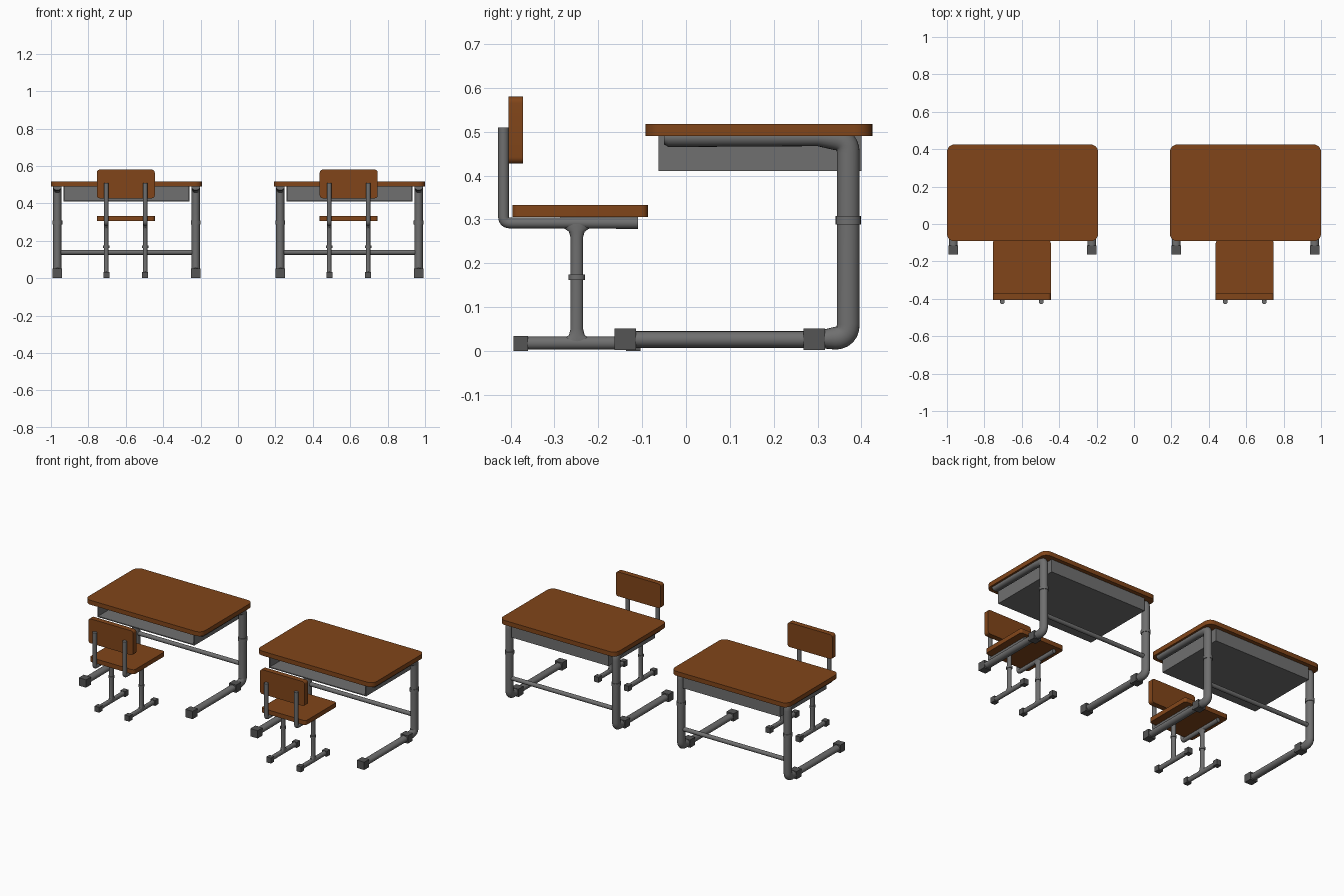
import bpy, bmesh, math
from mathutils import Vector

if "Cube" in bpy.data.objects:
    bpy.data.objects.remove(bpy.data.objects["Cube"])

wood = bpy.data.materials.new("wood")
wood.diffuse_color = (0.22, 0.06, 0.01, 1)
wood.use_nodes = True
wood.node_tree.nodes["Principled BSDF"].inputs["Base Color"].default_value = wood.diffuse_color
metal = bpy.data.materials.new("metal")
metal.diffuse_color = (0.16, 0.16, 0.16, 1)
metal.use_nodes = True
metal.node_tree.nodes["Principled BSDF"].inputs["Base Color"].default_value = metal.diffuse_color
rubber = bpy.data.materials.new("rubber")
rubber.diffuse_color = (0.09, 0.09, 0.09, 1)
rubber.use_nodes = True
rubber.node_tree.nodes["Principled BSDF"].inputs["Base Color"].default_value = rubber.diffuse_color


def finish(bm, name, mat, smooth=True):
    bmesh.ops.recalc_face_normals(bm, faces=bm.faces)
    me = bpy.data.meshes.new(name)
    bm.to_mesh(me)
    bm.free()
    ob = bpy.data.objects.new(name, me)
    bpy.context.collection.objects.link(ob)
    me.materials.append(mat)
    if smooth:
        bpy.ops.object.select_all(action='DESELECT')
        ob.select_set(True)
        bpy.context.view_layer.objects.active = ob
        bpy.ops.object.shade_smooth_by_angle(angle=math.radians(35))
    return ob


def box(name, lo, hi, mat, radius=0, axis=2):
    """Box between two corners; edges along the axis are rounded."""
    bm = bmesh.new()
    bmesh.ops.create_cube(bm, size=1)
    for v in bm.verts:
        v.co = [(a + b) / 2 + c * (b - a) for a, b, c in zip(lo, hi, v.co)]
    if radius:
        edges = [e for e in bm.edges
                 if abs((e.verts[0].co - e.verts[1].co).normalized()[axis]) > 0.9]
        bmesh.ops.bevel(bm, geom=edges, offset=radius, segments=6, profile=0.5, affect='EDGES')
    return finish(bm, name, mat, radius > 0)


def fillet(pts, r, steps=6):
    """Round the inner corners of a path of (y, z, tube radius) points."""
    out = [Vector(pts[0])]
    for a, b, c in zip(pts, pts[1:], pts[2:]):
        a, b, c = Vector(a), Vector(b), Vector(c)
        d1, d2 = (a - b), (c - b)
        d1 *= r / d1.xy.length
        d2 *= r / d2.xy.length
        d1.z = d2.z = 0
        if abs(d1.xy.normalized().dot(d2.xy.normalized())) > 0.5:
            out.append(b)
            continue
        for i in range(steps + 1):
            t = i / steps
            out.append(b + d1 * (1 - t) ** 2 + d2 * t ** 2)
    return out + [Vector(pts[-1])]


def tube(name, x, path, half_x, sides=20):
    """Sweep a round section along a path in the yz plane; x width stays fixed."""
    bm = bmesh.new()
    rings = []
    for i, p in enumerate(path):
        t = (path[min(i + 1, len(path) - 1)].xy - path[max(i - 1, 0)].xy).normalized()
        ring = []
        for k in range(sides):
            a = 2 * math.pi * k / sides
            s = math.sin(a) * p.z
            ring.append(bm.verts.new((x + math.cos(a) * half_x, p.x - t.y * s, p.y + t.x * s)))
        rings.append(ring)
    for r1, r2 in zip(rings, rings[1:]):
        for k in range(sides):
            j = (k + 1) % sides
            bm.faces.new((r1[k], r1[j], r2[j], r2[k]))
    bm.faces.new(rings[0])
    bm.faces.new(rings[-1])
    return finish(bm, name, metal)


def desk(cx):
    box("desk_top", (cx - .404, -.092, .49), (cx + .404, .425, .518), wood, .04)

    # book tray, open at the front
    w, t = .337, .006
    box("tray_floor", (cx - w, -.063, .41), (cx + w, .4, .416), metal)
    box("tray_back", (cx - w, .4 - t, .41), (cx + w, .4, .495), metal)
    for s in (-1, 1):
        x0, x1 = sorted((cx + s * w, cx + s * (w - t)))
        box("tray_side", (x0, -.063, .41), (x1, .4, .495), metal)

    # C-shaped legs with collars and rubber feet
    for s in (-1, 1):
        x = cx + s * .37
        path = fillet([(-.14, .026, .019), (.3, .026, .019), (.37, .031, .026),
                       (.37, .482, .026), (.3, .487, .02), (-.04, .487, .022),
                       (-.05, .487, .016)], .03)
        tube("desk_leg", x, path, .0225)
        tube("desk_leg_collar", x, [Vector((.37, z, .029)) for z in (.288, .308)], .0265)
        for y in (-.139, .293):
            box("desk_foot", (x - .025, y - .0245, .002), (x + .025, y + .0245, .051), rubber)

    # crossbar between the legs
    bm = bmesh.new()
    bmesh.ops.create_cone(bm, cap_ends=True, segments=16, radius1=.013, radius2=.013, depth=.74)
    for v in bm.verts:
        v.co = (cx + v.co.z, .37 + v.co.x, .138 + v.co.y)
    finish(bm, "desk_crossbar", metal)


def chair(cx):
    box("seat", (cx - .155, -.396, .305), (cx + .155, -.087, .333), wood, .015)
    box("backrest", (cx - .155, -.405, .427), (cx + .155, -.372, .58), wood, .015, 1)
    for s in (-1, 1):
        x = cx + s * .104
        # bent tube carrying seat and backrest
        tube("seat_frame", x, fillet([(-.416, .51, .0125), (-.416, .292, .0125),
                                      (-.11, .292, .0135)], .015), .0125)
        # post flaring into the tubes above and below
        prof = [(.02, .032), (.031, .026), (.036, .018), (.05, .0145), (.26, .0145),
                (.272, .018), (.279, .028), (.29, .034)]
        tube("chair_post", x, [Vector((-.249, z, r)) for z, r in prof], .0125)
        tube("chair_collar", x, [Vector((-.249, z, .019)) for z in (.162, .174)], .0165)
        tube("chair_base", x, [Vector((y, .018, .0145)) for y in (-.385, -.11)], .013)
        for y in (-.377, -.12):
            box("chair_foot", (x - .016, y - .0165, 0), (x + .016, y + .0165, .034), rubber)


for cx in (-.596, .596):
    desk(cx)
    chair(cx - .004)
